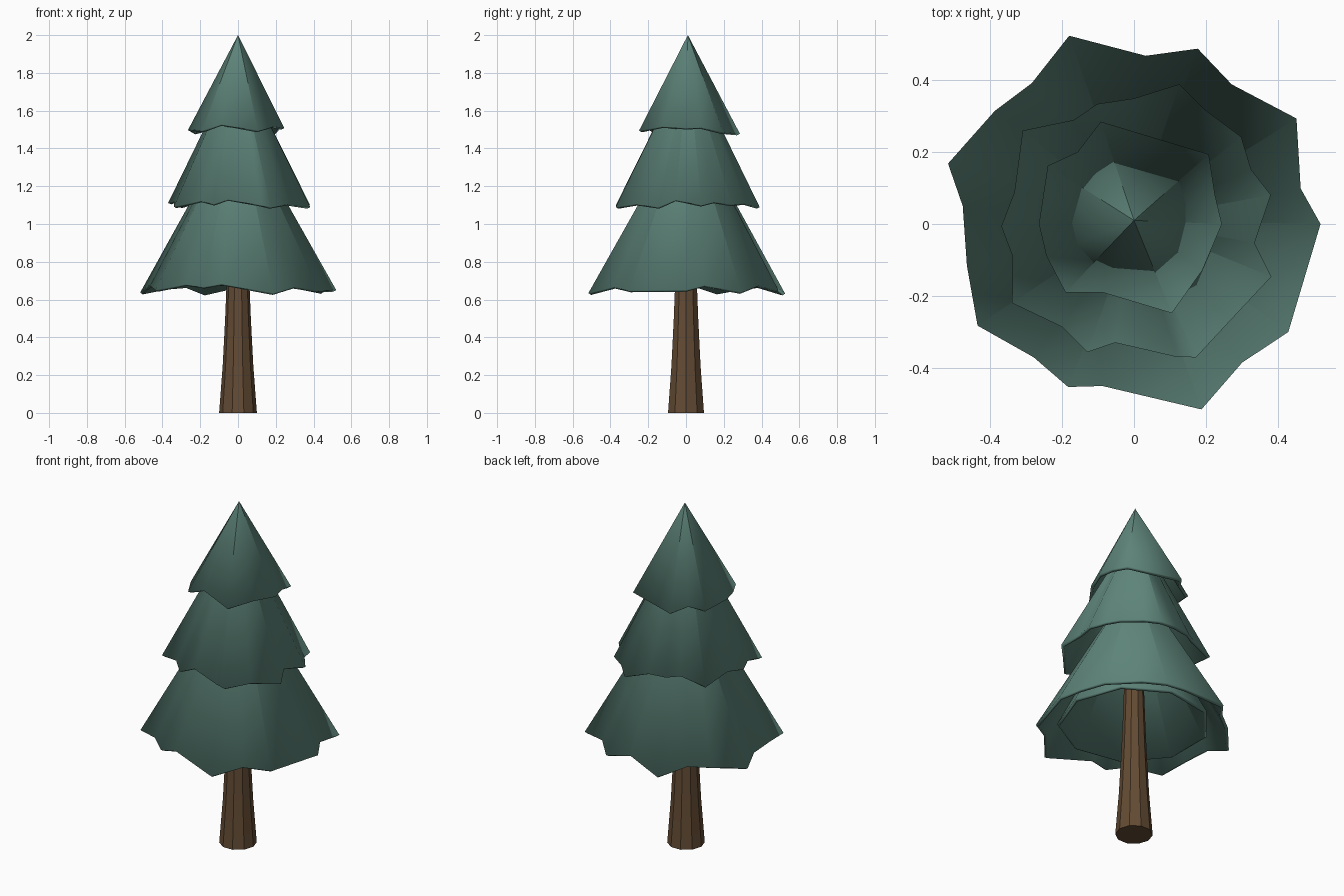
import bpy
import bmesh
from math import sin, cos, radians, pi

default_cube = bpy.data.objects.get("Cube")
if default_cube:
    bpy.data.objects.remove(default_cube, do_unlink=True)


def make_material(name, colour):
    material = bpy.data.materials.new(name)
    material.use_nodes = True
    rgba = (*colour, 1.0)
    material.diffuse_color = rgba
    shader = material.node_tree.nodes["Principled BSDF"]
    shader.inputs["Base Color"].default_value = rgba
    shader.inputs["Roughness"].default_value = 0.9
    return material


needle_green = make_material("needle_green", (0.11, 0.23, 0.19))
bark_brown = make_material("bark_brown", (0.125, 0.07, 0.034))


def finish(name, bm, material, thickness=0.0):
    """Turn a bmesh into a named object with soft creases."""
    bmesh.ops.recalc_face_normals(bm, faces=bm.faces)
    mesh = bpy.data.meshes.new(name)
    bm.to_mesh(mesh)
    bm.free()
    mesh.materials.append(material)
    part = bpy.data.objects.new(name, mesh)
    bpy.context.collection.objects.link(part)
    if thickness:
        shell = part.modifiers.new("shell", "SOLIDIFY")
        shell.thickness = thickness
        shell.offset = -1
    bpy.ops.object.select_all(action="DESELECT")
    part.select_set(True)
    bpy.context.view_layer.objects.active = part
    bpy.ops.object.shade_smooth_by_angle(angle=radians(25))
    return part


def make_skirt(name, rim, rim_height, apex_height, droop=0.55, thickness=0.018):
    """Hollow pleated cone; points that reach further out hang lower."""
    bm = bmesh.new()
    apex = bm.verts.new((0, 0.01, apex_height))
    mean = sum(radius for angle, radius in rim) / len(rim)
    ring = []
    for angle, radius in rim:
        turn = radians(angle)
        height = rim_height - droop * (radius - mean)
        ring.append(bm.verts.new((radius * cos(turn), radius * sin(turn), height)))
    for here, after in zip(ring, ring[1:] + ring[:1]):
        bm.faces.new((here, after, apex))
    return finish(name, bm, needle_green, thickness)


def make_trunk(name, profile, sides):
    """Flared, faceted post made of stacked rings."""
    bm = bmesh.new()
    rings = []
    for radius, height in profile:
        turns = [2 * pi * i / sides for i in range(sides)]
        rings.append([bm.verts.new((radius * cos(t), radius * sin(t), height)) for t in turns])
    for low, high in zip(rings, rings[1:]):
        for i in range(sides):
            j = (i + 1) % sides
            bm.faces.new((low[i], low[j], high[j], high[i]))
    bm.faces.new(rings[0][::-1])
    bm.faces.new(rings[-1])
    return finish(name, bm, bark_brown)


# Rims of the branch tiers as (degrees, radius)
lower_rim = [
    (0, .52), (12, .475), (33, .54), (55, .475), (70, .52), (86, .47), (109, .555),
    (126, .485), (141, .5), (162, .545), (174, .48), (194, .48), (213, .52),
    (233, .465), (248, .49), (259, .46), (290, .55), (308, .49), (325, .525)]
middle_rim = [
    (12, .39), (25, .36), (39, .385), (58, .375), (72, .41), (90, .35), (107, .35),
    (120, .335), (140, .405), (165, .345), (181, .37), (195, .35), (213, .405),
    (235, .35), (250, .38), (261, .335), (288, .39), (295, .41), (315, .38),
    (339, .41), (351, .34)]
upper_rim = [
    (0, .245), (20, .24), (43, .285), (108, .3), (128, .255), (146, .29),
    (180, .265), (200, .26), (225, .27), (245, .21), (293, .27), (326, .23)]

# Branch tiers
make_skirt("lower_branches", lower_rim, 0.66, 1.57)
make_skirt("middle_branches", middle_rim, 1.11, 1.87)
make_skirt("upper_branches", upper_rim, 1.50, 2.0)

# Inner skirt under the lowest tier
inner_rim = [(360 * i / 9, 0.41) for i in range(9)]
make_skirt("inner_branches", inner_rim, 0.68, 1.48)

# Trunk
make_trunk("trunk", [(.1, 0), (.081, .25), (.068, .5), (.06, .7), (.05, 1)], 10)
